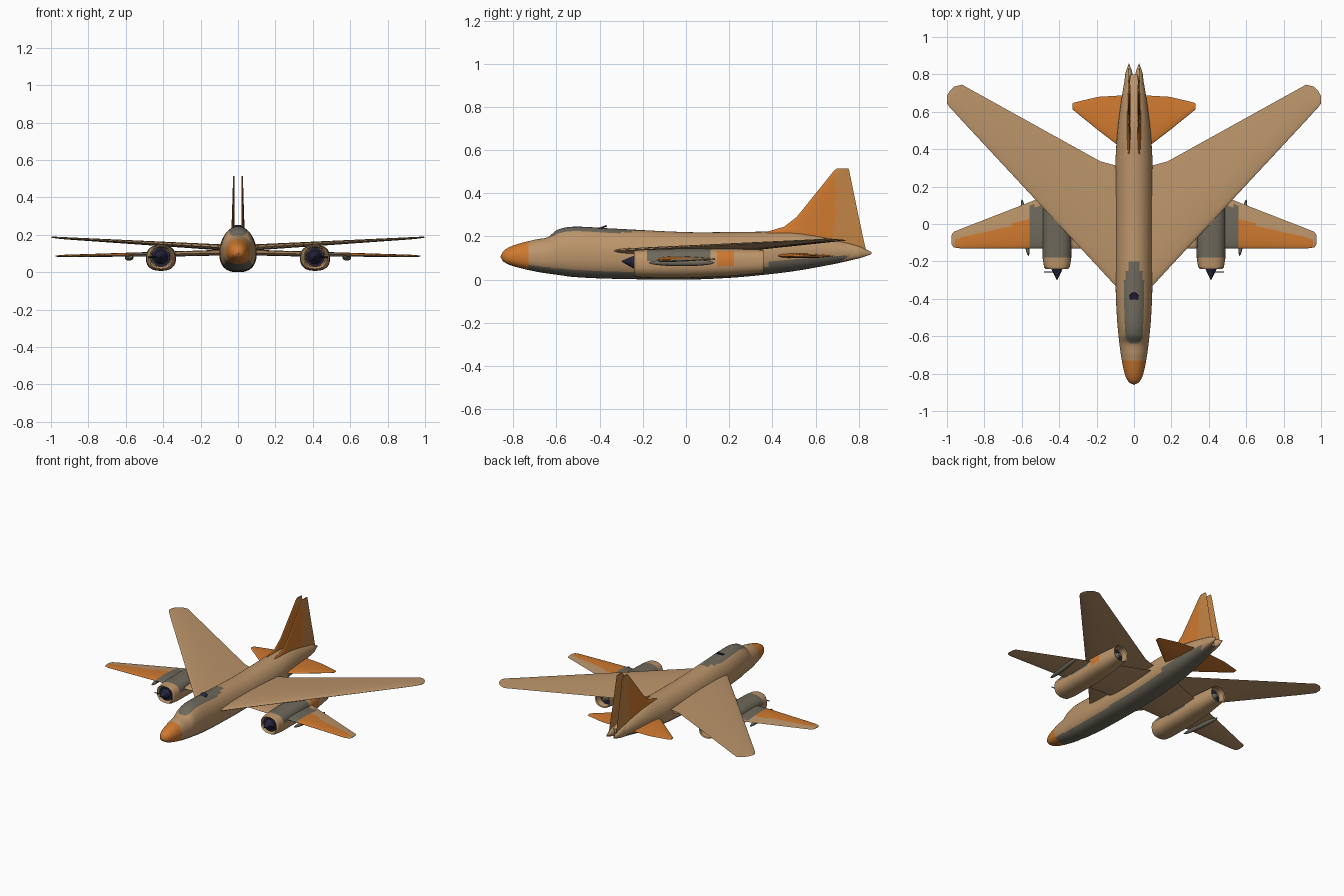
import bpy, bmesh, math
from mathutils import Vector, Matrix

if "Cube" in bpy.data.objects:
    bpy.data.objects.remove(bpy.data.objects["Cube"])


def mat(name, r, g, b):
    m = bpy.data.materials.new(name)
    m.diffuse_color = (r, g, b, 1)
    m.use_nodes = True
    m.node_tree.nodes["Principled BSDF"].inputs["Base Color"].default_value = m.diffuse_color
    return m


TAN = mat("tan", 0.50, 0.30, 0.145)
ORANGE = mat("orange", 0.62, 0.19, 0.028)
GREY = mat("grey_green", 0.155, 0.14, 0.105)
NAVY = mat("dark_navy", 0.018, 0.018, 0.045)
RUDDER = mat("light_orange", 0.54, 0.23, 0.06)


def finish(bm, name, mats, rule=None, mirror=False, angle=40):
    bmesh.ops.remove_doubles(bm, verts=bm.verts, dist=1e-5)
    bmesh.ops.recalc_face_normals(bm, faces=bm.faces)
    bm.normal_update()
    if rule:
        for f in bm.faces:
            f.material_index = rule(f.calc_center_median(), f.normal)
    me = bpy.data.meshes.new(name)
    bm.to_mesh(me)
    bm.free()
    for m in mats:
        me.materials.append(m)
    ob = bpy.data.objects.new(name, me)
    bpy.context.collection.objects.link(ob)
    bpy.ops.object.select_all(action='DESELECT')
    ob.select_set(True)
    bpy.context.view_layer.objects.active = ob
    bpy.ops.object.shade_smooth_by_angle(angle=math.radians(angle))
    if mirror:
        ob.modifiers.new("Mirror", 'MIRROR')
    return ob


def skin(bm, rings):
    """Join closed rings of points and cap both ends."""
    rows = [[bm.verts.new(p) for p in r] for r in rings]
    n = len(rows[0])
    for a, b in zip(rows, rows[1:]):
        for i in range(n):
            bm.faces.new((a[i], a[(i + 1) % n], b[(i + 1) % n], b[i]))
    bm.faces.new(rows[0])
    bm.faces.new(rows[-1])


def refine(st, steps, smooth):
    """Interpolate between stations, optionally along a soft curve."""
    out = []
    for i in range(len(st) - 1):
        p0, p1, p2 = st[max(i - 1, 0)], st[i], st[i + 1]
        p3 = st[min(i + 2, len(st) - 1)]
        for k in range(steps):
            t = k / steps
            row = []
            for j in range(len(p1)):
                d = p2[0] - p1[0]
                s1 = s2 = p2[j] - p1[j]
                if smooth:
                    s1 = (p2[j] - p0[j]) / (p2[0] - p0[0]) * d
                    s2 = (p3[j] - p1[j]) / (p3[0] - p1[0]) * d
                row.append((2*t**3 - 3*t*t + 1) * p1[j] + (t**3 - 2*t*t + t) * s1
                           + (3*t*t - 2*t**3) * p2[j] + (t**3 - t*t) * s2)
            out.append(row)
    return out + [list(st[-1])]


def body(name, st, mats, rule=None, cx=0, n=48, steps=7, smooth=True, mirror=False, et=2.0, eb=2.5):
    """Round body from stations (y, half width, bottom, top)."""
    rings = []
    for y, w, zb, zt in refine(st, steps, smooth):
        w, zm = max(w, 0.0005), zb + 0.47 * (zt - zb)
        ring = []
        for i in range(n):
            a = 2 * math.pi * i / n
            c, s = math.cos(a), math.sin(a)
            e = 2 / (et if s > 0 else eb)
            h = zt - zm if s > 0 else zm - zb
            ring.append((cx + w * math.copysign(abs(c)**e, c), y,
                         zm + h * math.copysign(abs(s)**e, s)))
        rings.append(ring)
    bm = bmesh.new()
    skin(bm, rings)
    return finish(bm, name, mats, rule, mirror)


def surface(name, st, mats, rule=None, upright=False, steps=6, n=18):
    """Mirrored wing or fin from stations (span, front y, rear y, offset, thickness)."""
    rings = []
    for s, y0, y1, off, t in refine(st, steps, False):
        ring = []
        for k in range(2 * n):
            u = ((k if k <= n else 2 * n - k) / n) ** 1.4
            h = 1.3 * t * math.sqrt(u) * (1 - u) * (1 if k <= n else -1)
            y = y0 + u * (y1 - y0)
            ring.append((off + h, y, s) if upright else (s, y, off + h))
        rings.append(ring)
    bm = bmesh.new()
    skin(bm, rings)
    return finish(bm, name, mats, rule, True)


def cone(name, r1, r2, a, b, m, mirror=True, n=24):
    """Cone or cylinder from point a to point b."""
    a, b = Vector(a), Vector(b)
    d = b - a
    M = Matrix.Translation((a + b) / 2) @ d.to_track_quat('Z', 'Y').to_matrix().to_4x4()
    bm = bmesh.new()
    bmesh.ops.create_cone(bm, cap_ends=True, segments=n, radius1=r1, radius2=r2,
                          depth=d.length, matrix=M)
    return finish(bm, name, [m], None, mirror)


# Fuselage with painted nose, canopy and belly
def hull_paint(c, nrm):
    if c.y < -0.73:
        return 1
    if nrm.z > 0 and (c.x / 0.052)**4 + ((c.y + 0.43) / 0.21)**4 < 1:
        return 2
    if nrm.z < (-0.25 if c.y > 0.38 else -0.55) and c.z < 0.11:
        return 2
    return 0


body("fuselage", [(-0.86, 0, 0.105, 0.107), (-0.845, 0.028, 0.083, 0.133), (-0.8, 0.05, 0.062, 0.158),
                  (-0.7, 0.07, 0.038, 0.185), (-0.64, 0.078, 0.028, 0.197), (-0.595, 0.083, 0.022, 0.231),
                  (-0.52, 0.09, 0.012, 0.245), (-0.35, 0.098, 0.004, 0.237), (0, 0.1, 0, 0.22),
                  (0.2, 0.1, 0.008, 0.22), (0.36, 0.098, 0.022, 0.222), (0.52, 0.086, 0.042, 0.222),
                  (0.7, 0.062, 0.075, 0.19), (0.8, 0.044, 0.098, 0.155)],
     [TAN, ORANGE, GREY], hull_paint, n=64)

# Twin pointed tail ends
body("tail_cones", [(0.68, 0.026, 0.078, 0.185), (0.8, 0.02, 0.098, 0.155), (0.86, 0, 0.118, 0.127)],
     [TAN], cx=0.027, n=24, mirror=True)

# Dark hatch on the canopy
cone("canopy_hatch", 0.025, 0.025, (0, -0.39, 0.236), (0, -0.393, 0.244), NAVY, False)

# Large swept upper wings
surface("upper_wings", [(0.05, -0.385, 0.30, 0.130, 0.034), (0.18, -0.243, 0.335, 0.138, 0.03),
                        (0.92, 0.553, 0.745, 0.181, 0.012), (0.96, 0.597, 0.735, 0.184, 0.01),
                        (0.985, 0.624, 0.71, 0.186, 0.008), (1.0, 0.645, 0.685, 0.187, 0.004)], [TAN])


# Lower wings with orange leading panels and grey roots
def wing_paint(c, nrm):
    if nrm.z < 0:
        return 0
    if 0.33 < c.x < 0.56 and c.y < 0.1:
        return 2
    if 0.56 < c.x < 0.955 and c.y < 0.02 - 0.26 * (c.x - 0.56):
        return 1
    return 0


surface("lower_wings", [(0.05, -0.13, 0.31, 0.105, 0.03), (0.33, -0.13, 0.206, 0.098, 0.028),
                        (0.56, -0.13, 0.116, 0.094, 0.022), (0.93, -0.13, -0.028, 0.087, 0.012),
                        (0.965, -0.125, -0.042, 0.086, 0.008), (0.975, -0.11, -0.06, 0.086, 0.004)],
        [TAN, ORANGE, GREY], wing_paint, steps=8)

# Tailplane
surface("tailplane", [(0.02, 0.37, 0.69, 0.112, 0.024), (0.19, 0.50, 0.68, 0.108, 0.016),
                      (0.31, 0.597, 0.652, 0.106, 0.01), (0.328, 0.613, 0.645, 0.106, 0.006)], [ORANGE])

# Twin fins with lighter rudders
surface("tail_fins", [(0.13, 0.34, 0.835, 0.028, 0.018), (0.22, 0.37, 0.815, 0.028, 0.018),
                      (0.245, 0.455, 0.81, 0.027, 0.016), (0.29, 0.513, 0.80, 0.026, 0.014),
                      (0.50, 0.682, 0.757, 0.022, 0.009), (0.515, 0.698, 0.752, 0.022, 0.007)],
        [ORANGE, RUDDER], lambda c, n: int(c.y > 0.69), upright=True)


# Engine nacelles, hollow at both ends
def nacelle_paint(c, nrm):
    if -0.17 < c.y < 0.12 and c.z > 0.08 and nrm.z > -0.1:
        return 2
    if 0.13 < c.y < 0.22 and c.z > 0.06 and nrm.x > 0.5:
        return 1
    return 0


body("engine_nacelles", [(-0.215, 0.05, 0.03, 0.13), (-0.235, 0.054, 0.024, 0.132), (-0.24, 0.06, 0.018, 0.134),
                         (-0.23, 0.069, 0.012, 0.136), (-0.18, 0.077, 0.008, 0.14), (0, 0.08, 0.007, 0.145),
                         (0.2, 0.074, 0.015, 0.143), (0.36, 0.056, 0.03, 0.138), (0.355, 0.049, 0.036, 0.132),
                         (0.3, 0.045, 0.04, 0.128)],
     [TAN, ORANGE, GREY], nacelle_paint, cx=0.412, n=40, smooth=False, mirror=True, et=2.6, eb=2.4)
cone("intake_fans", 0.05, 0.05, (0.412, -0.21, 0.08), (0.412, -0.228, 0.08), NAVY)
cone("intake_spinners", 0.038, 0.002, (0.412, -0.225, 0.08), (0.412, -0.298, 0.085), NAVY)
cone("intake_probes", 0.003, 0.003, (0.40, -0.257, 0.08), (0.482, -0.257, 0.08), NAVY, n=8)
cone("exhaust_liners", 0.046, 0.046, (0.412, 0.29, 0.084), (0.412, 0.315, 0.084), NAVY)
cone("exhaust_cores", 0.024, 0.012, (0.412, 0.31, 0.084), (0.412, 0.35, 0.084), GREY)

# Slim pods under the lower wings
bm = bmesh.new()
bmesh.ops.create_uvsphere(bm, u_segments=20, v_segments=12, radius=1,
                          matrix=Matrix.Translation((0.582, -0.02, 0.078)) @ Matrix.Rotation(-0.116, 4, 'Z')
                          @ Matrix.Diagonal((0.016, 0.152, 0.016, 1)))
finish(bm, "wing_pods", [GREY], None, True)
